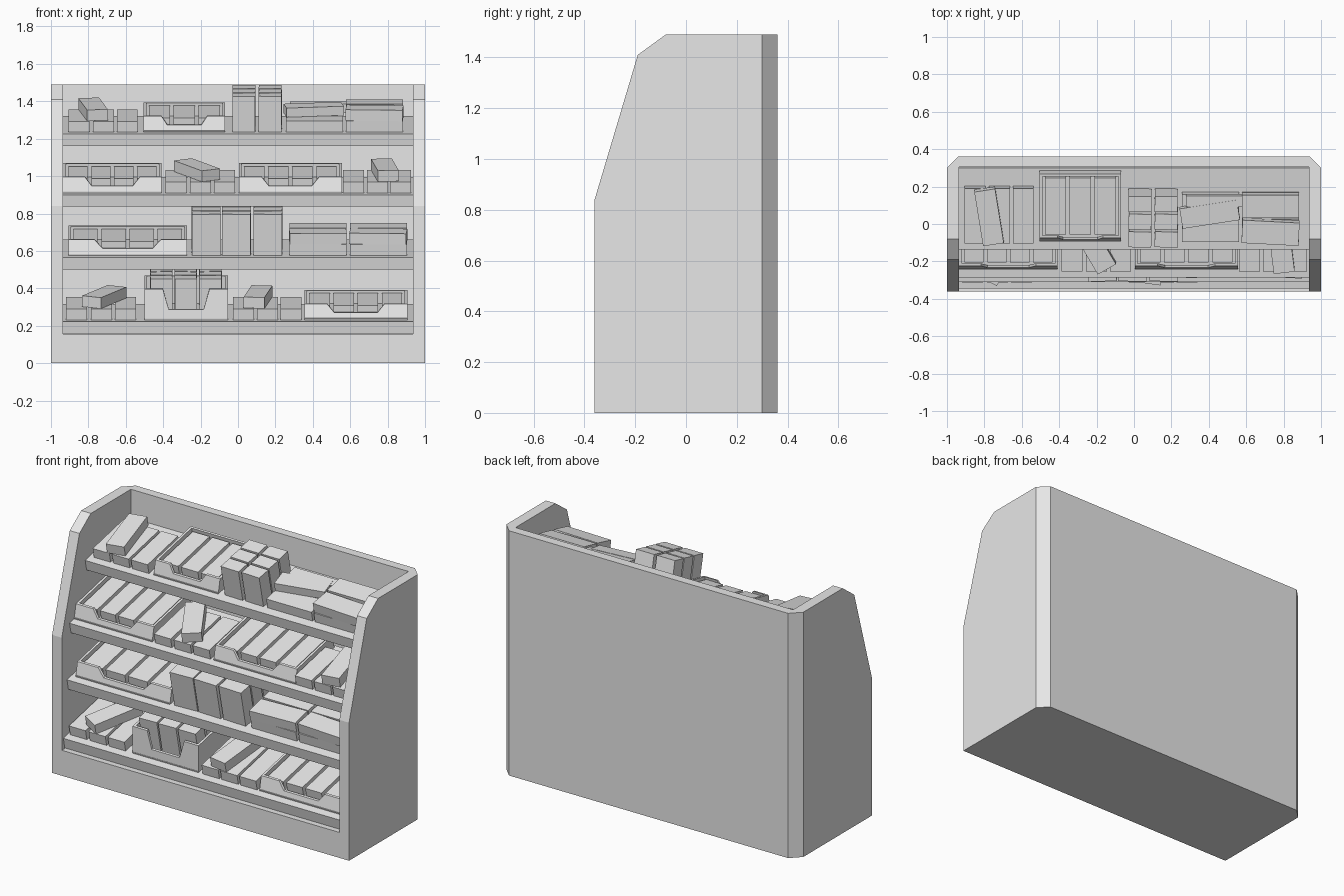
import bpy, bmesh, math, random
from mathutils import Matrix, Vector

random.seed(4)
if "Cube" in bpy.data.objects:
    bpy.data.objects.remove(bpy.data.objects["Cube"])

GREY = (0.8, 0.8, 0.8, 1)
grey = bpy.data.materials.new("plain grey")
grey.use_nodes = True
grey.diffuse_color = GREY
grey.node_tree.nodes["Principled BSDF"].inputs["Base Color"].default_value = GREY


def add_object(name, bm, matrix=Matrix()):
    bmesh.ops.recalc_face_normals(bm, faces=bm.faces)
    mesh = bpy.data.meshes.new(name)
    bm.to_mesh(mesh)
    bm.free()
    mesh.materials.append(grey)
    obj = bpy.data.objects.new(name, mesh)
    obj.matrix_world = matrix
    bpy.context.collection.objects.link(obj)
    return obj


def add_prism(bm, points, push):
    """Extrude a flat outline of 3D points along a vector."""
    face = bm.faces.new([bm.verts.new(p) for p in points])
    out = bmesh.ops.extrude_face_region(bm, geom=[face], use_keep_orig=True)
    moved = [g for g in out["geom"] if isinstance(g, bmesh.types.BMVert)]
    bmesh.ops.translate(bm, verts=moved, vec=push)


def add_block(bm, low, high):
    (x0, y0, z0), (x1, y1, z1) = low, high
    add_prism(bm, [(x0, y0, z0), (x1, y0, z0), (x1, y1, z0), (x0, y1, z0)],
              Vector((0, 0, z1 - z0)))


# Cabinet: side profile pulled across, back corners cut, inside hollowed out
profile = [(-0.36, 0), (-0.36, 0.84), (-0.19, 1.41), (-0.08, 1.49), (0.36, 1.49), (0.36, 0)]
bm = bmesh.new()
add_prism(bm, [(-1, y, z) for y, z in profile], Vector((2, 0, 0)))
corners = [e for e in bm.edges if all(v.co.y > 0.35 for v in e.verts)
           and abs(e.verts[0].co.x - e.verts[1].co.x) < 0.01]
bmesh.ops.bevel(bm, geom=corners, offset=0.06, segments=1, affect='EDGES')
cabinet = add_object("cabinet", bm)

bm = bmesh.new()
add_block(bm, (-0.935, -1, 0.155), (0.935, 0.305, 2))
cutter = add_object("cabinet_cutter", bm)
cutter.hide_render = True
cut = cabinet.modifiers.new("hollow", 'BOOLEAN')
cut.operation = 'DIFFERENCE'
cut.solver = 'EXACT'
cut.object = cutter
bpy.context.view_layer.update()
hollow = bpy.data.meshes.new_from_object(
    cabinet.evaluated_get(bpy.context.evaluated_depsgraph_get()))
cabinet.modifiers.clear()
cabinet.data = hollow
bpy.data.objects.remove(cutter)

# Sloping shelves, lowest first: (front edge y, front edge z)
TILT = math.radians(12.3)
frames = []
for y, z in [(-0.345, 0.222), (-0.31, 0.565), (-0.285, 0.9), (-0.135, 1.225)]:
    frame = Matrix.Translation((0, y, z)) @ Matrix.Rotation(TILT, 4, 'X')
    bm = bmesh.new()
    add_block(bm, (-0.935, 0, -0.065), (0.935, 0.445, 0))
    add_object("shelf", bm, frame)
    frames.append(frame)
low, lower_mid, upper_mid, top = frames


# Goods: x across, v up the slope, w above the shelf
def carton(frame, x, v, w, size, turn=0, name="carton"):
    sx, sy, sz = size
    bm = bmesh.new()
    add_block(bm, (-sx / 2, -sy / 2, 0), (sx / 2, sy / 2, sz))
    place = Matrix.Translation((x, v, w)) @ Matrix.Rotation(math.radians(turn), 4, 'Z')
    add_object(name, bm, frame @ place)


FLAT = (0.112, 0.3, 0.06)
LONG = (0.305, 0.125, 0.06)


def flat_row(frame, xs, loose_x, turn):
    """Cartons lying side by side with a loose one on top."""
    for x in xs:
        carton(frame, x, 0.195, 0, FLAT, name="flat_carton")
    carton(frame, loose_x, 0.2, 0.062, FLAT, turn, "loose_carton")


def upright_group(frame, xs, width, height, v=0.095, w=0):
    """Three rows of standing cartons."""
    for x in xs:
        for row in range(3):
            carton(frame, x, v + 0.097 * row, w, (width, 0.085, height),
                   random.uniform(-2.5, 2.5), "upright_carton")


def tray(frame, x, width, height, dip):
    """Open display tray with a leaning front that dips in the middle."""
    h, t, front, back = width / 2, 0.014, 0.045, 0.43
    lean = 0.035 / height
    bm = bmesh.new()
    add_block(bm, (-h, front, 0), (h, back, 0.008))
    add_block(bm, (-h, back - t, 0), (h, back, height))
    for x0 in (-h, h - t):
        add_prism(bm, [(x0, front, 0), (x0, front + lean * height, height),
                       (x0, back, height), (x0, back, 0)], Vector((t, 0, 0)))
    outline = [(-h, 0), (h, 0), (h, height), (0.28 * width, height), (0.21 * width, dip),
               (-0.21 * width, dip), (-0.28 * width, height), (-h, height)]
    add_prism(bm, [(px, front + lean * w, w) for px, w in outline], Vector((0, t, 0)))
    add_object("tray", bm, frame @ Matrix.Translation((x, 0, 0)))


def filled_tray(frame, x, width, count):
    tray(frame, x, width, 0.08, 0.036)
    pitch = (width - 0.035) / count
    for i in range(count):
        carton(frame, x + (i - (count - 1) / 2) * pitch, 0.25, 0.01,
               (pitch - 0.02, 0.31, 0.058), name="tray_carton")


# Top shelf
flat_row(top, (-0.85, -0.72, -0.592), -0.775, 9)
filled_tray(top, -0.287, 0.435, 3)
upright_group(top, (0.032, 0.172), 0.122, 0.195)
for x in (0.41, 0.73):
    for v in (0.115, 0.25):
        carton(top, x, v, 0, LONG, name="long_carton")
carton(top, 0.43, 0.285, 0.06, (0.305, 0.06, 0.05), 0, "long_carton")
carton(top, 0.405, 0.215, 0.062, (0.31, 0.11, 0.05), 9, "loose_carton")
carton(top, 0.73, 0.26, 0.06, LONG, name="long_carton")
carton(top, 0.73, 0.115, 0.06, LONG, -3, "loose_carton")

# Upper middle shelf
filled_tray(upper_mid, -0.672, 0.525, 4)
flat_row(upper_mid, (-0.332, -0.2, -0.072), -0.22, 30)
filled_tray(upper_mid, 0.28, 0.55, 4)
flat_row(upper_mid, (0.617, 0.745, 0.87), 0.785, 7)

# Lower middle shelf
filled_tray(lower_mid, -0.59, 0.635, 4)
upright_group(lower_mid, (-0.17, -0.008, 0.16), 0.153, 0.225)
for x, turn in ((0.427, 2), (0.75, -3)):
    for v in (0.115, 0.25):
        carton(lower_mid, x, v, 0, LONG, name="long_carton")
        carton(lower_mid, x, v, 0.06, LONG, turn if v < 0.2 else 0, "long_carton")

# Lowest shelf
flat_row(low, (-0.863, -0.73, -0.602), -0.715, -27)
tray(low, -0.277, 0.445, 0.16, 0.055)
upright_group(low, (-0.41, -0.28, -0.147), 0.118, 0.2, v=0.15, w=0.01)
flat_row(low, (0.03, 0.157, 0.284), 0.107, -8)
filled_tray(low, 0.63, 0.55, 4)
